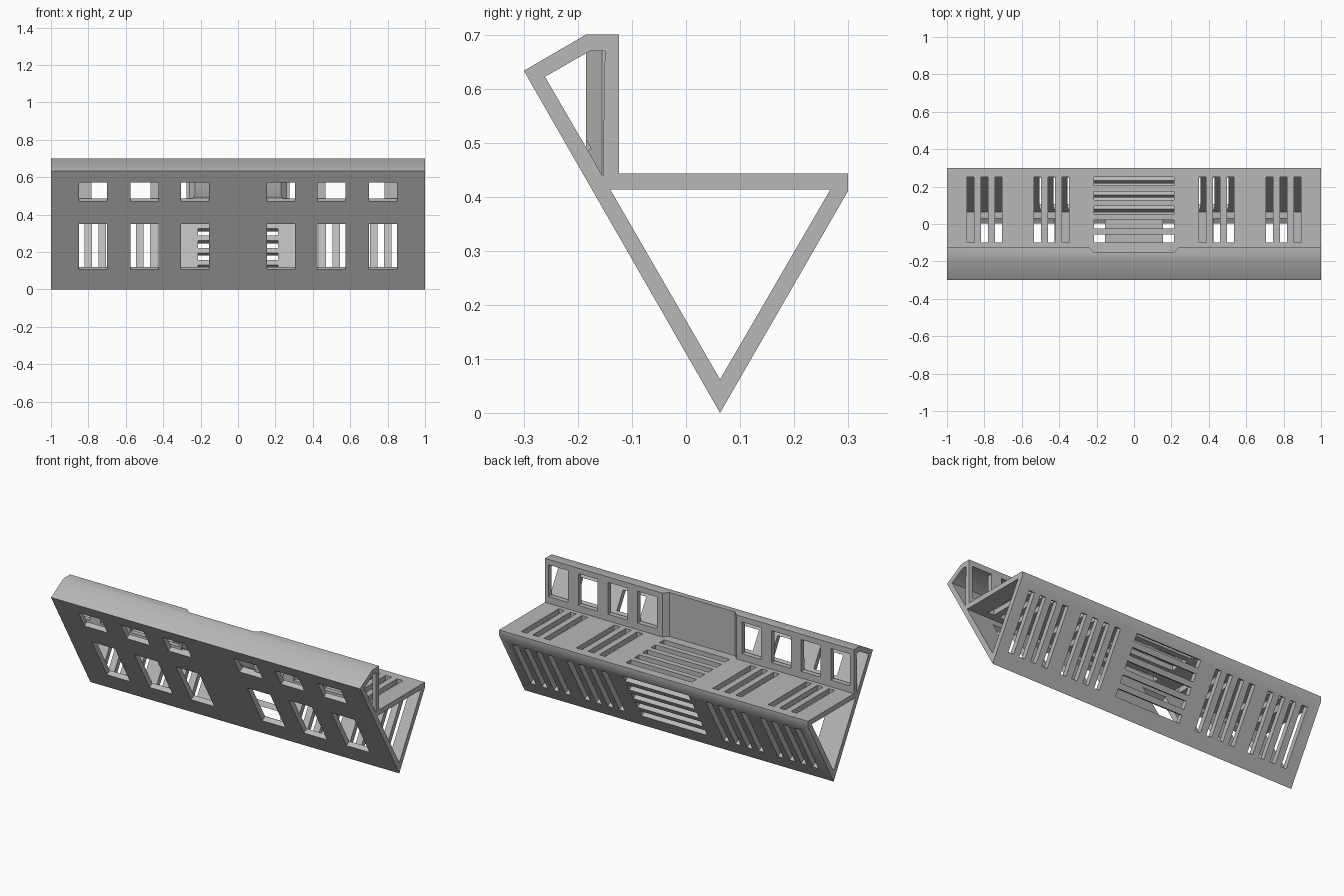
import bpy, bmesh, math
from mathutils import Vector

if "Cube" in bpy.data.objects:
    bpy.data.objects.remove(bpy.data.objects["Cube"])

S, C = 0.5, math.sqrt(3) / 2          # sine and cosine of the panel tilt
APEX = Vector((0, 0.063, 0))


def new_object(name, bm):
    bmesh.ops.recalc_face_normals(bm, faces=bm.faces[:])
    mesh = bpy.data.meshes.new(name)
    bm.to_mesh(mesh)
    bm.free()
    ob = bpy.data.objects.new(name, mesh)
    bpy.context.collection.objects.link(ob)
    return ob


def add_prism(bm, points, offset):
    """Extrude a planar outline along an offset vector."""
    face = bm.faces.new([bm.verts.new(p) for p in points])
    out = bmesh.ops.extrude_face_region(bm, geom=[face])
    verts = [g for g in out["geom"] if isinstance(g, bmesh.types.BMVert)]
    bmesh.ops.translate(bm, verts=verts, vec=offset)


def side_prism(name, profile, half):
    bm = bmesh.new()
    add_prism(bm, [(-half, y, z) for y, z in profile], (2 * half, 0, 0))
    return new_object(name, bm)


def plan_prism(name, outline, z0, z1):
    bm = bmesh.new()
    add_prism(bm, [(x, y, z0) for x, y in outline], (0, 0, z1 - z0))
    return new_object(name, bm)


def add_box(bm, x0, x1, y0, y1, z0, z1):
    add_prism(bm, [(x0, y0, z0), (x1, y0, z0), (x1, y1, z0), (x0, y1, z0)],
              (0, 0, z1 - z0))


def add_tilted(bm, x0, x1, z0, z1, side):
    """Box through a sloping panel; side -1 is the front, +1 the back.
    Heights are measured on the outer surface."""
    along = Vector((0, side * S, C))
    normal = Vector((0, side * C, -S))
    pts = [APEX + Vector((x, 0, 0)) + along * (z / C) - normal * 0.038
           for x, z in ((x0, z0), (x1, z0), (x1, z1), (x0, z1))]
    add_prism(bm, pts, normal * 0.06)


def cut(target, cutter):
    mod = target.modifiers.new("cut", 'BOOLEAN')
    mod.operation, mod.solver, mod.object = 'DIFFERENCE', 'EXACT', cutter
    bpy.context.view_layer.objects.active = target
    bpy.ops.object.modifier_apply(modifier=mod.name)
    bpy.data.objects.remove(cutter, do_unlink=True)


# Outer body
bench = side_prism("bench_frame", [
    (-0.30, 0.633), (-0.185, 0.70), (-0.124, 0.70), (-0.124, 0.443),
    (0.30, 0.443), (0.30, 0.411), (0.063, 0.0)], 1.0)

# Hollow beneath the seat
cut(bench, side_prism("seat_hollow",
                      [(-0.14, 0.413), (0.267, 0.413), (0.063, 0.062)], 1.1))

# Hollow in the backrest, leaving the thicker middle wall
hollow = side_prism("backrest_hollow", [
    (-0.261, 0.622), (-0.177, 0.67), (-0.15, 0.67), (-0.154, 0.438)], 1.1)
cut(hollow, plan_prism("middle_wall", [
    (-0.26, -0.10), (-0.26, -0.155), (-0.23, -0.185),
    (0.23, -0.185), (0.26, -0.155), (0.26, -0.10)], 0.3, 0.8))
cut(bench, hollow)

# Chamfered recess in the middle of the backrest
cut(bench, plan_prism("recess", [
    (-0.25, -0.114), (-0.213, -0.151), (0.213, -0.151), (0.25, -0.114)],
    0.443, 0.8))

# Openings mirrored left and right
bm = bmesh.new()
for sx in (-1, 1):
    def span(a, b):
        return sorted((sx * a, sx * b))
    for a in (0.155, 0.425, 0.70):             # front panel openings
        add_tilted(bm, *span(a, a + 0.15), 0.47, 0.57, -1)
        add_tilted(bm, *span(a, a + 0.15), 0.105, 0.35, -1)
    for i in range(4):                         # backrest windows
        a = 0.275 + 0.192 * i
        add_box(bm, *span(a, a + 0.125), -0.168, -0.10, 0.482, 0.668)
    for start in (0.348, 0.706):               # seat slots
        for i in range(3):
            a = start + 0.0745 * i
            add_box(bm, *span(a, a + 0.038), -0.10, 0.25, 0.405, 0.46)
    for start in (0.32, 0.67):                 # rear panel slots
        for i in range(4):
            a = start + 0.075 * i
            add_tilted(bm, *span(a, a + 0.036), 0.075, 0.365, 1)

# Crosswise slots in the middle of the seat and rear panel
for i in range(5):
    y = -0.10 + 0.0765 * i
    add_box(bm, -0.213, 0.213, y, y + 0.044, 0.405, 0.46)
    z = 0.077 + 0.065 * i
    add_tilted(bm, -0.213, 0.213, z, z + 0.038, 1)
cut(bench, new_object("openings", bm))

# Single grey finish, soft only over the rounded top rail
grey = bpy.data.materials.new("light_grey")
grey.diffuse_color = (0.48, 0.48, 0.48, 1)
grey.use_nodes = True
grey.node_tree.nodes["Principled BSDF"].inputs["Base Color"].default_value = grey.diffuse_color
bench.data.materials.clear()
bench.data.materials.append(grey)
for p in bench.data.polygons:
    p.material_index = 0
bpy.ops.object.select_all(action='DESELECT')
bench.select_set(True)
bpy.context.view_layer.objects.active = bench
bpy.ops.object.shade_smooth_by_angle(angle=math.radians(35))
